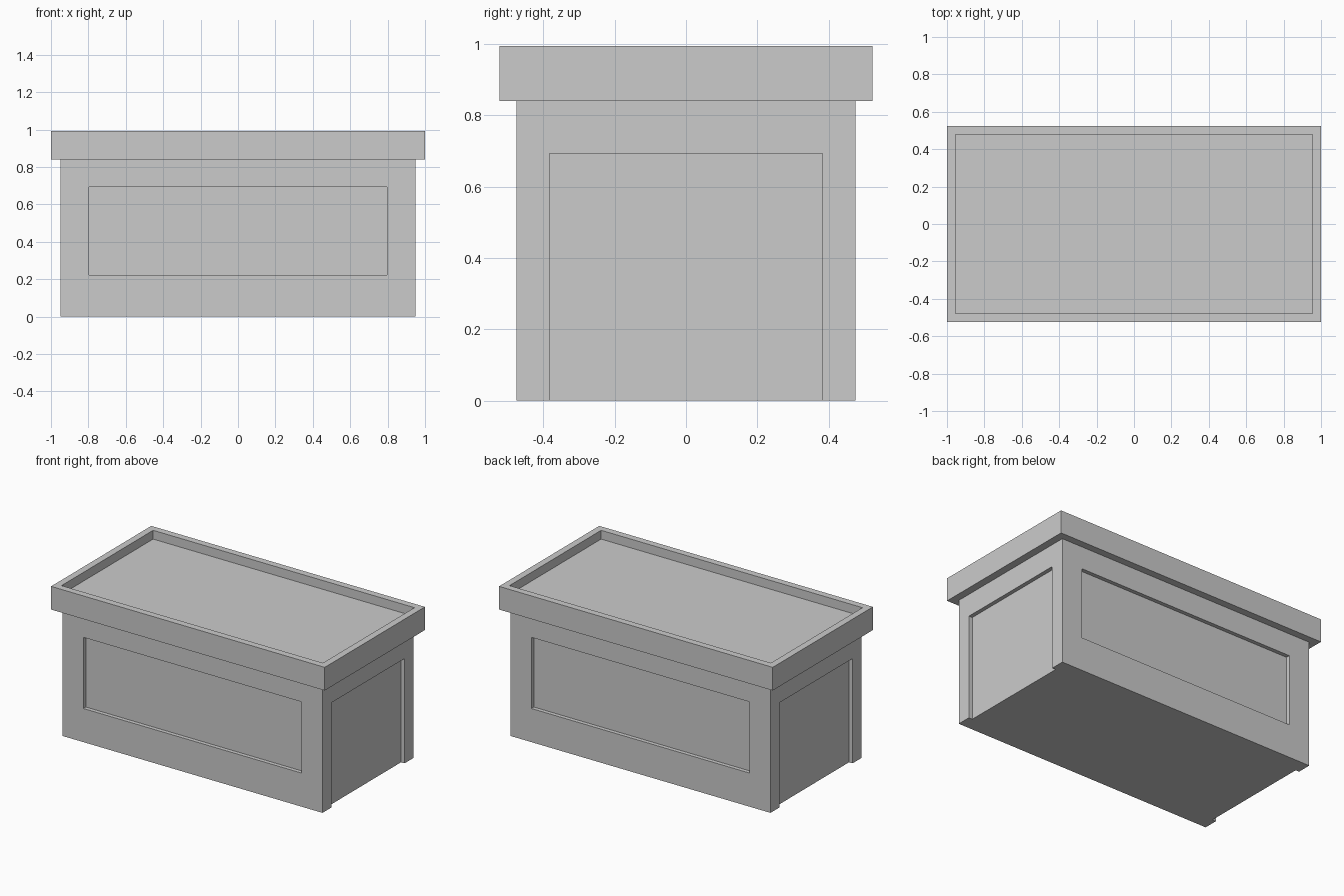
import bpy
import bmesh
from mathutils import Matrix, Vector

if "Cube" in bpy.data.objects:
    bpy.data.objects.remove(bpy.data.objects["Cube"], do_unlink=True)

BODY = Vector((0.95, 0.475, 0.84))   # half width, half depth, height
RIM = Vector((1.0, 0.523, 0.993))    # half width, half depth, top
PANEL_DEPTH = 0.026
PANEL_TOP = 0.692

stone = bpy.data.materials.new("light grey")
stone.use_nodes = True
grey = (0.6, 0.6, 0.6, 1)
stone.diffuse_color = grey
stone.node_tree.nodes["Principled BSDF"].inputs["Base Color"].default_value = grey


def add_box(bm, low, high):
    low, high = Vector(low), Vector(high)
    matrix = Matrix.Translation((low + high) / 2) @ Matrix.Diagonal((*(high - low), 1))
    bmesh.ops.create_cube(bm, size=1, matrix=matrix)


def make_object(name, bm):
    mesh = bpy.data.meshes.new(name)
    bm.to_mesh(mesh)
    bm.free()
    obj = bpy.data.objects.new(name, mesh)
    bpy.context.collection.objects.link(obj)
    mesh.materials.append(stone)
    return obj


# Body block
bm = bmesh.new()
add_box(bm, (-BODY.x, -BODY.y, 0), (BODY.x, BODY.y, BODY.z))
body = make_object("body", bm)

# Panel recesses: framed on the long sides, open at the foot on the ends
bm = bmesh.new()
for side in (-1, 1):
    near, far = sorted((side * (BODY.y - PANEL_DEPTH), side * (BODY.y + 0.1)))
    add_box(bm, (-0.797, near, 0.222), (0.797, far, PANEL_TOP))
    near, far = sorted((side * (BODY.x - PANEL_DEPTH), side * (BODY.x + 0.1)))
    add_box(bm, (near, -0.382, -0.1), (far, 0.382, PANEL_TOP))
cutter = make_object("panel_cutter", bm)
cutter.hide_render = True

cut = body.modifiers.new("panels", "BOOLEAN")
cut.operation = "DIFFERENCE"
cut.solver = "EXACT"
cut.object = cutter
bpy.context.view_layer.objects.active = body
bpy.ops.object.modifier_apply(modifier=cut.name)
bpy.data.objects.remove(cutter, do_unlink=True)

# Overhanging rim with a sunken tray on top
bm = bmesh.new()
add_box(bm, (-RIM.x, -RIM.y, BODY.z), RIM)
top = max(bm.faces, key=lambda f: f.calc_center_median().z)
bmesh.ops.inset_region(bm, faces=[top], thickness=0.045, use_even_offset=True)
tray = bmesh.ops.extrude_discrete_faces(bm, faces=[top])["faces"]
bmesh.ops.translate(bm, verts=tray[0].verts, vec=(0, 0, -0.058))
make_object("rim", bm)
